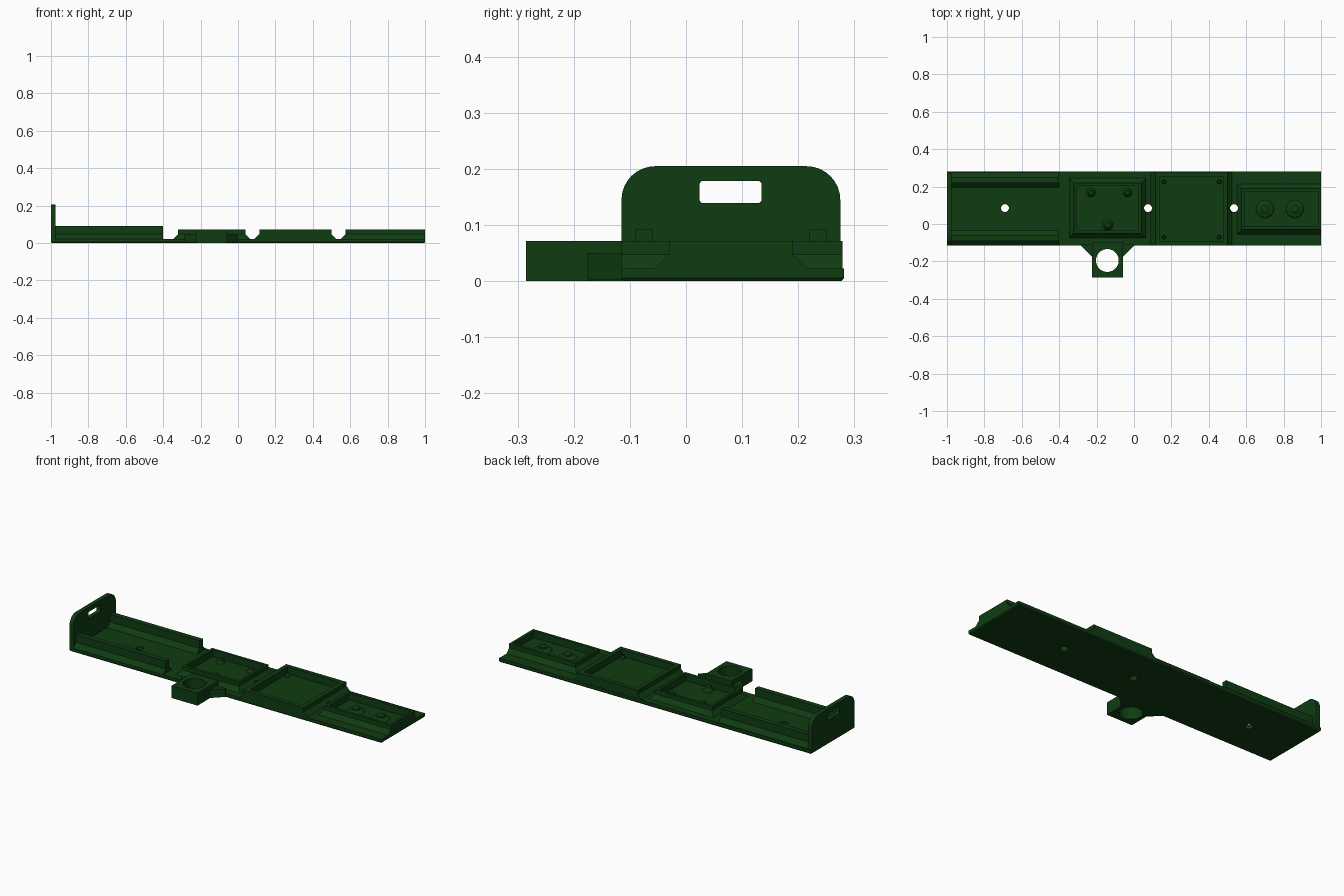
import bpy, bmesh, math
from mathutils import Matrix

if "Cube" in bpy.data.objects:
    bpy.data.objects.remove(bpy.data.objects["Cube"])

green = bpy.data.materials.new("dark_green")
green.diffuse_color = (0.005, 0.045, 0.006, 1)
green.use_nodes = True
green.node_tree.nodes["Principled BSDF"].inputs["Base Color"].default_value = green.diffuse_color

FLOOR = 0.023   # top of the base plate
RIM = 0.072     # top of the trays
HOLES = [(-0.69, 0.085), (0.075, 0.085), (0.535, 0.085)]


def finish(name, bm):
    bmesh.ops.recalc_face_normals(bm, faces=bm.faces[:])
    me = bpy.data.meshes.new(name)
    bm.to_mesh(me)
    bm.free()
    ob = bpy.data.objects.new(name, me)
    me.materials.append(green)
    bpy.context.collection.objects.link(ob)
    return ob


def loft(name, rings):
    """Skin closed rings of 3D points and cap both ends."""
    bm = bmesh.new()
    vs = [[bm.verts.new(p) for p in r] for r in rings]
    n = len(vs[0])
    for a, b in zip(vs, vs[1:]):
        for i in range(n):
            j = (i + 1) % n
            bm.faces.new((a[i], a[j], b[j], b[i]))
    bm.faces.new(vs[0])
    bm.faces.new(vs[-1])
    return finish(name, bm)


def rect(x0, x1, y0, y1, z):
    return [(x0, y0, z), (x1, y0, z), (x1, y1, z), (x0, y1, z)]


def prism(name, pts, z0, z1):
    return loft(name, [[(x, y, z) for x, y in pts] for z in (z0, z1)])


def along_x(name, pts, x0, x1):
    return loft(name, [[(x, y, z) for y, z in pts] for x in (x0, x1)])


def turned(name, x, y, profile, n=24):
    return loft(name, [[(x + r * math.cos(2 * math.pi * i / n),
                         y + r * math.sin(2 * math.pi * i / n), z)
                        for i in range(n)] for r, z in profile])


def cut(ob, cutter):
    m = ob.modifiers.new("cut", 'BOOLEAN')
    m.object = cutter
    m.solver = 'EXACT'
    cutter.hide_render = True
    cutter.hide_set(True)


def tray(name, x0, x1, y0, y1, flare, wall, floor):
    """Open tray; flare = foot width on the left, right, front and back."""
    l, r, f, b = flare
    foot = (x0 - l, x1 + r, y0 - f, y1 + b)
    top = (x0, x1, y0, y1)
    ins = (x0 + wall, x1 - wall, y0 + wall, y1 - wall)
    return loft(name, [rect(*foot, 0.018), rect(*foot, FLOOR), rect(*top, 0.048),
                       rect(*top, RIM), rect(*ins, RIM), rect(*ins, floor)])


# Base plate with a chamfered bottom edge
base = loft("base_plate", [rect(-0.995, 0.995, -0.11, 0.277, 0),
                           rect(-1, 1, -0.115, 0.282, 0.006),
                           rect(-1, 1, -0.115, 0.282, FLOOR)])

# Three trays
F = 0.025
square_tray = tray("square_tray", -0.32, 0.04, -0.05, 0.22, (F, F, F, F), 0.015, 0.032)
wide_tray = tray("wide_tray", 0.114, 0.50, -0.115, 0.279, (F, F, 0, 0), 0.025, 0.032)
end_tray = tray("end_tray", 0.575, 1.0, -0.03, 0.19, (F, 0, F, F), 0.016, 0.032)

# Mounting holes
for i, (x, y) in enumerate(HOLES):
    c = turned(f"hole_cutter_{i}", x, y, [(0.021, -0.1), (0.021, 0.2)])
    for ob in (base, square_tray, wide_tray, end_tray):
        cut(ob, c)

# Pair of rails on the long left bay, mirrored about y = 0.08
for label, s in (("front", 1), ("back", -1)):
    prof = [(-0.195, 0.018), (-0.195, FLOOR), (-0.17, 0.048), (-0.17, 0.092),
            (-0.14, 0.092), (-0.14, 0.048), (-0.115, FLOOR), (-0.115, 0.018)]
    along_x(f"{label}_rail", [(0.08 + s * y, z) for y, z in prof], -0.98, -0.40)

# End plate with rounded top corners
R = 0.06
plate = [(-0.115, 0.01), (0.275, 0.01)]
for cy, a0 in ((0.275 - R, 0), (-0.115 + R, 90)):
    for k in range(9):
        a = math.radians(a0 + k * 90 / 8)
        plate.append((cy + R * math.cos(a), 0.205 - R + R * math.sin(a)))
end_plate = along_x("end_plate", plate, -1.0, -0.975)

# Grip slot in the end plate
slot = []
for cy, cz, a0 in ((0.128, 0.172, 0), (0.031, 0.172, 90), (0.031, 0.146, 180), (0.128, 0.146, 270)):
    for k in range(4):
        a = math.radians(a0 + k * 30)
        slot.append((cy + 0.007 * math.cos(a), cz + 0.007 * math.sin(a)))
cut(end_plate, along_x("slot_cutter", slot, -1.1, -0.9))

# Side ring holder with two gussets
holder = prism("ring_holder", [(-0.225, -0.285), (-0.06, -0.285), (-0.06, -0.095), (-0.225, -0.095)],
               0.0, RIM)
cut(holder, turned("ring_cutter", -0.1425, -0.195, [(0.061, -0.1), (0.061, 0.2)], 40))
for label, s in (("left", -1), ("right", 1)):
    cx = -0.1425
    prism(f"{label}_gusset", [(cx + s * 0.08, -0.11), (cx + s * 0.08, -0.175),
                              (cx + s * 0.0825, -0.175), (cx + s * 0.143, -0.115),
                              (cx + s * 0.143, -0.11)], 0.002, 0.049)

# Pegs in the square tray
for i, (x, y, r) in enumerate([(-0.23, 0.168, 0.025), (-0.035, 0.168, 0.025), (-0.14, -0.005, 0.03)]):
    turned(f"tray_peg_{i}", x, y, [(r, 0.03), (r * 0.6, 0.045), (r * 0.5, 0.058)])

# Corner posts in the wide tray
for i, (x, y) in enumerate([(x, y) for x in (0.16, 0.455) for y in (-0.07, 0.225)]):
    turned(f"corner_post_{i}", x, y, [(0.012, 0.03), (0.012, 0.042), (0.007, 0.052)], 16)

# Stepped domes in the end tray
for i, x in enumerate((0.7, 0.86)):
    turned(f"dome_{i}", x, 0.08, [(0.05, 0.03), (0.042, 0.038), (0.022, 0.044),
                                  (0.022, 0.054), (0.012, 0.058)])
